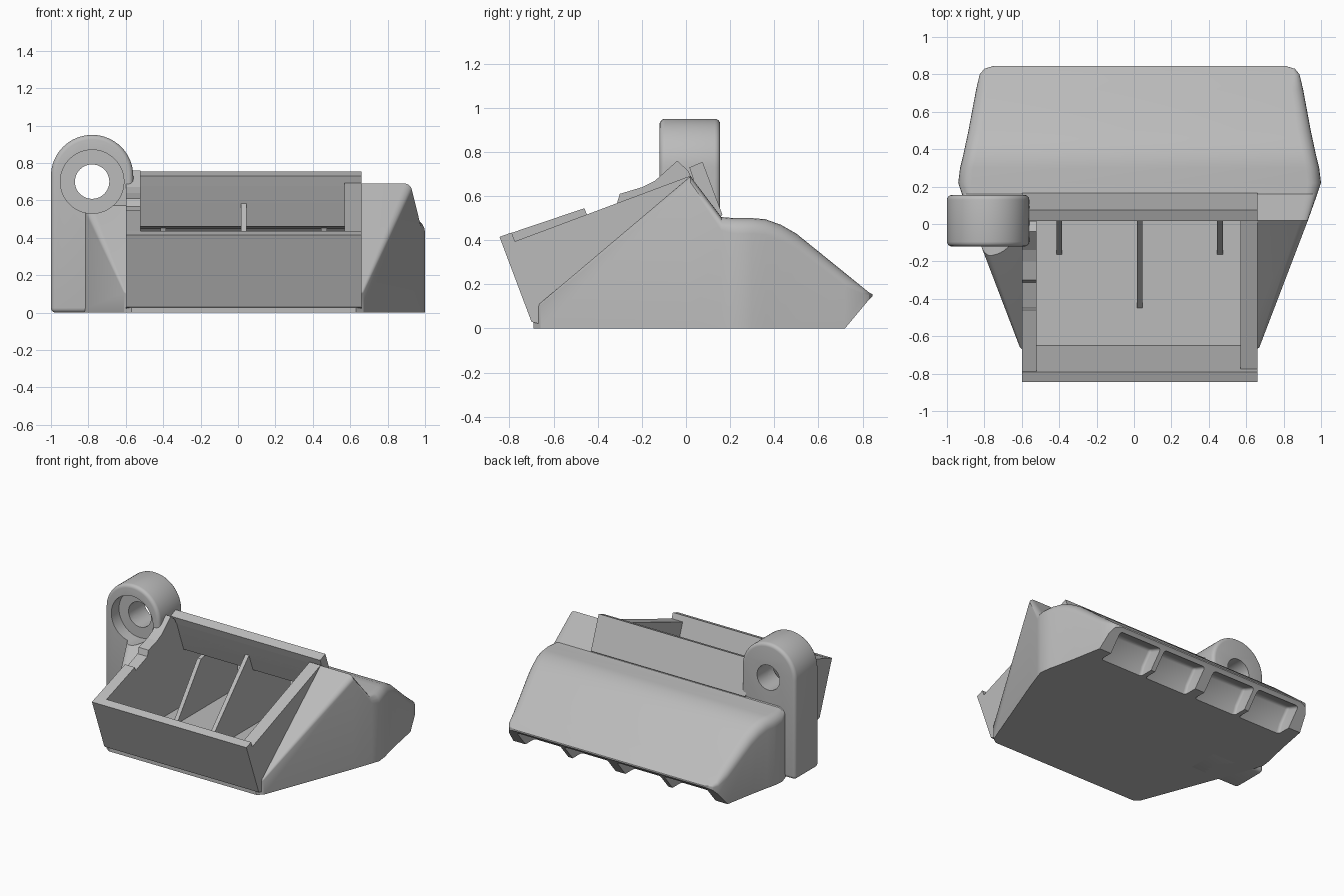
import bpy
import bmesh
from math import cos, sin, pi, radians

if "Cube" in bpy.data.objects:
    bpy.data.objects.remove(bpy.data.objects["Cube"], do_unlink=True)

grey = bpy.data.materials.new("plain grey")
grey.use_nodes = True
grey.diffuse_color = (0.5, 0.5, 0.5, 1)
grey.node_tree.nodes["Principled BSDF"].inputs["Base Color"].default_value = grey.diffuse_color

MID = 0.03                     # centre line of housing and tray
LEFT, RIGHT = -0.60, 0.66      # outer sides of the tray
IN_LEFT, IN_RIGHT = -0.52, 0.57


def loft(name, rings):
    """Skin a list of equal point rings and close both ends."""
    bm = bmesh.new()
    loops = [[bm.verts.new(p) for p in ring] for ring in rings]
    count = len(loops[0])
    for a, b in zip(loops, loops[1:]):
        for i in range(count):
            j = (i + 1) % count
            bm.faces.new((a[i], a[j], b[j], b[i]))
    bm.faces.new(loops[0])
    bm.faces.new(loops[-1])
    bmesh.ops.recalc_face_normals(bm, faces=bm.faces[:])
    mesh = bpy.data.meshes.new(name)
    bm.to_mesh(mesh)
    bm.free()
    mesh.materials.append(grey)
    obj = bpy.data.objects.new(name, mesh)
    bpy.context.collection.objects.link(obj)
    return obj


def side_prism(name, profile, start, end):
    """Extrude a (y, z) profile along x."""
    return loft(name, [[(x, y, z) for y, z in profile] for x in (start, end)])


def front_prism(name, profile, start, end):
    """Extrude an (x, z) profile along y."""
    return loft(name, [[(x, y, z) for x, z in profile] for y in (start, end)])


def activate(obj):
    bpy.ops.object.select_all(action='DESELECT')
    obj.select_set(True)
    bpy.context.view_layer.objects.active = obj


def bevel(obj, width, segments=4):
    activate(obj)
    mod = obj.modifiers.new("rounding", 'BEVEL')
    mod.width, mod.segments = width, segments
    mod.limit_method, mod.angle_limit = 'ANGLE', radians(50)
    bpy.ops.object.modifier_apply(modifier=mod.name)


def cut(obj, *cutters):
    activate(obj)
    for cutter in cutters:
        mod = obj.modifiers.new("cut", 'BOOLEAN')
        mod.operation, mod.solver, mod.object = 'DIFFERENCE', 'EXACT', cutter
        bpy.ops.object.modifier_apply(modifier=mod.name)


def smooth(obj):
    activate(obj)
    bpy.ops.object.shade_smooth_by_angle(angle=radians(30))


def circle(x, z, radius, steps=48):
    return [(x + radius * cos(2 * pi * i / steps), z + radius * sin(2 * pi * i / steps))
            for i in range(steps)]


# Flared housing: y, half width, underside, top, shoulder radius
stations = [
    (-0.69, 0.60, 0, 0.09, 0.005), (-0.66, 0.64, 0, 0.115, 0.01),
    (0.02, 0.90, 0, 0.69, 0.04), (0.16, 0.95, 0, 0.505, 0.06),
    (0.22, 0.97, 0, 0.5, 0.07), (0.3, 0.96, 0, 0.5, 0.07),
    (0.36, 0.945, 0, 0.495, 0.07), (0.43, 0.93, 0, 0.47, 0.07),
    (0.5, 0.915, 0, 0.43, 0.07), (0.72, 0.874, 0, 0.252, 0.06),
    (0.8, 0.855, 0.096, 0.187, 0.03), (0.83, 0.83, 0.132, 0.163, 0.012),
    (0.845, 0.78, 0.145, 0.155, 0.004)]


def housing_ring(y, half, low, top, radius):
    arc = [(half - radius + radius * cos(i * pi / 10), top - radius + radius * sin(i * pi / 10))
           for i in range(6)]
    outline = [(half, low)] + arc
    outline += [(-x, z) for x, z in reversed(outline)]
    return [(MID + x, y, z) for x, z in outline]


housing = loft("housing", [housing_ring(*s) for s in stations])

# Tilted tray block with front wall
tray = side_prism("tray", [
    (-0.70, 0.03), (-0.845, 0.415), (-0.79, 0.435), (-0.775, 0.395),
    (0.02, 0.692), (0.15, 0.51), (0.15, 0.02), (-0.66, 0.02)], LEFT, RIGHT)

# Shared hollow of tray and housing
hollow = side_prism("hollow_cutter", [
    (-0.65, 0.05), (-0.865, 0.64), (-0.02, 0.81), (0.015, 0.72), (0.065, 0.58),
    (0.11, 0.46), (0.33, 0.45), (0.6, 0.2), (0.54, 0.05)], IN_LEFT, IN_RIGHT)

# Four scoops under the rear lip
scoops = []
for offset in (-0.6, -0.215, 0.215, 0.6):
    scoop = side_prism("scoop_cutter", [
        (0.815, 0.125), (0.72, 0.16), (0.64, 0.06), (0.6, -0.04),
        (0.8, -0.04), (0.87, 0.1)], MID + offset - 0.175, MID + offset + 0.175)
    bevel(scoop, 0.02, 3)
    scoops.append(scoop)

# Mounting lug: column with a round head
EYE_X, EYE_Z, HEAD = -0.78, 0.73, 0.22
head = [(EYE_X + HEAD * cos(i * pi / 32), EYE_Z + HEAD * sin(i * pi / 32)) for i in range(33)]
lug = front_prism("mounting_lug", [(-1.0, 0), (EYE_X + HEAD, 0)] + head, -0.12, 0.155)
bevel(lug, 0.025)
recess = front_prism("recess_cutter", circle(EYE_X, 0.70, 0.17), -0.5, -0.03)
hole = front_prism("hole_cutter", circle(EYE_X, 0.70, 0.092), -0.5, 0.5)

cut(housing, hollow, recess, hole, *scoops)
cut(tray, hollow)
cut(lug, recess, hole)
for helper in [hollow, recess, hole] + scoops:
    bpy.data.objects.remove(helper, do_unlink=True)
smooth(housing)
smooth(lug)

# Raised back wall of the tray
side_prism("tray_back_wall", [
    (0.015, 0.73), (0.075, 0.755), (0.165, 0.515), (0.11, 0.46), (0.065, 0.58)],
    LEFT, RIGHT)

# Raised right wall with a notch
side_prism("notched_wall", [
    (-0.845, 0.415), (-0.46, 0.545), (-0.447, 0.51), (-0.315, 0.56), (-0.3, 0.61),
    (-0.2, 0.64), (-0.14, 0.67), (-0.04, 0.76), (0.01, 0.715), (0.06, 0.6), (-0.7, 0.3)],
    LEFT, IN_LEFT)

# Divider ribs inside the hollow
side_prism("middle_rib", [
    (-0.46, 0.04), (0.065, 0.585), (0.12, 0.47), (0.33, 0.46), (0.55, 0.25), (0.55, 0.04)],
    MID - 0.015, MID + 0.015)
for offset in (-0.43, 0.43):
    side_prism("side_rib", [
        (-0.17, 0.04), (0.12, 0.42), (0.33, 0.46), (0.55, 0.25), (0.55, 0.04)],
        MID + offset - 0.015, MID + offset + 0.015)
